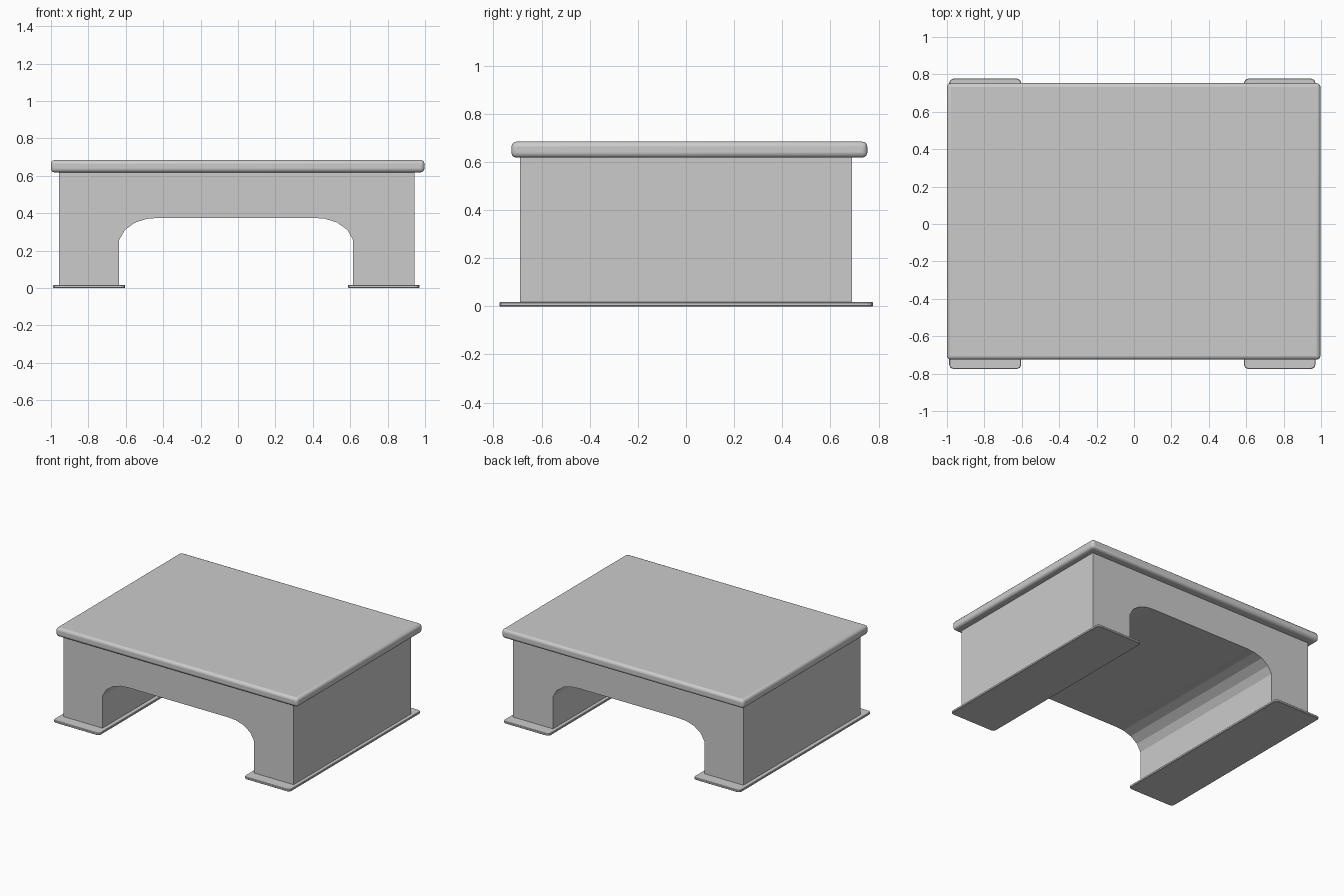
import bpy, bmesh

if "Cube" in bpy.data.objects:
    bpy.data.objects.remove(bpy.data.objects["Cube"])


def prism(name, profile, axis, lo, hi):
    """Extrude a 2D profile along 'y' (profile is x,z) or 'z' (profile is x,y)."""
    def place(p, d):
        return (p[0], d, p[1]) if axis == 'y' else (p[0], p[1], d)
    bm = bmesh.new()
    face = bm.faces.new([bm.verts.new(place(p, lo)) for p in profile])
    ext = bmesh.ops.extrude_face_region(bm, geom=[face])
    for v in ext['geom']:
        if isinstance(v, bmesh.types.BMVert):
            v.co['xyz'.index(axis)] = hi
    bmesh.ops.recalc_face_normals(bm, faces=bm.faces)
    mesh = bpy.data.meshes.new(name)
    bm.to_mesh(mesh)
    bm.free()
    ob = bpy.data.objects.new(name, mesh)
    bpy.context.collection.objects.link(ob)
    return ob


def rect(x0, x1, y0, y1):
    return [(x0, y0), (x1, y0), (x1, y1), (x0, y1)]


def clipped_rect(x0, x1, y0, y1, c):
    """Rectangle with two-segment rounded corners."""
    pts = []
    k = c * 0.3
    for x, y, sx, sy, flip in ((x0, y0, 1, 1, False), (x1, y0, -1, 1, True),
                               (x1, y1, -1, -1, False), (x0, y1, 1, -1, True)):
        corner = [(x, y + sy * c), (x + sx * k, y + sy * k), (x + sx * c, y)]
        pts += corner[::-1] if flip else corner
    return pts


# Top slab with rounded edges
top = prism("top_slab", rect(-1.0, 0.997, -0.725, 0.753), 'z', 0.618, 0.684)
bev = top.modifiers.new("rounded_edges", 'BEVEL')
bev.width = 0.02
bev.segments = 3
bpy.context.view_layer.objects.active = top
top.select_set(True)
bpy.ops.object.shade_smooth_by_angle(angle=0.6)

# Body: arched section running front to back
cx = -0.01
arch = [(0.625, 0.015), (0.625, 0.257), (0.595, 0.31), (0.54, 0.35),
        (0.475, 0.37), (0.41, 0.375)]
outline = [(-0.957, 0.62), (-0.957, 0.015)]
outline += [(cx - x, z) for x, z in arch]
outline += [(cx + x, z) for x, z in reversed(arch)]
outline += [(0.943, 0.015), (0.943, 0.62)]
prism("arched_body", outline, 'y', -0.69, 0.69)

# Foot plates under each leg
for side, x0, x1 in (("left", -0.988, -0.603), ("right", 0.588, 0.97)):
    foot = prism(side + "_foot_plate",
                 clipped_rect(x0, x1, -0.775, 0.777, 0.022), 'z', 0.0, 0.017)
    bev = foot.modifiers.new("soft_edges", 'BEVEL')
    bev.width = 0.003
    bev.segments = 1
    bev.limit_method = 'ANGLE'
    bev.angle_limit = 1.2
